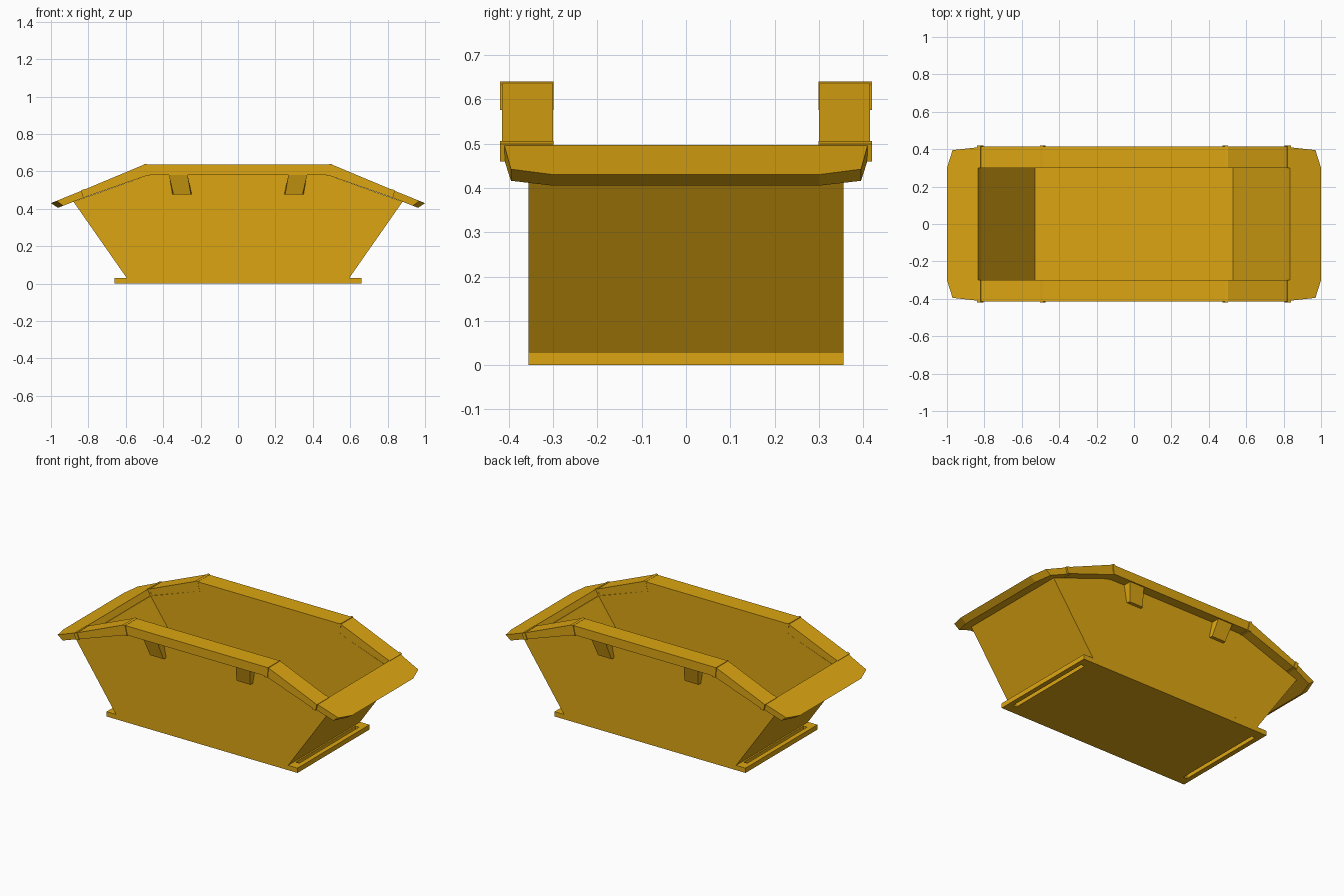
import bpy, bmesh

if "Cube" in bpy.data.objects:
    bpy.data.objects.remove(bpy.data.objects["Cube"])

paint = bpy.data.materials.new("yellow_paint")
paint.diffuse_color = (0.72, 0.38, 0.006, 1)
paint.use_nodes = True
paint.node_tree.nodes["Principled BSDF"].inputs["Base Color"].default_value = paint.diffuse_color


def loft(name, ring_a, ring_b):
    """Solid between two matching rings of points."""
    bm = bmesh.new()
    a = [bm.verts.new(p) for p in ring_a]
    b = [bm.verts.new(p) for p in ring_b]
    bm.faces.new(a)
    bm.faces.new(b)
    for i in range(len(a)):
        j = (i + 1) % len(a)
        bm.faces.new((a[i], a[j], b[j], b[i]))
    bmesh.ops.recalc_face_normals(bm, faces=bm.faces[:])
    mesh = bpy.data.meshes.new(name)
    bm.to_mesh(mesh)
    bm.free()
    mesh.materials.append(paint)
    ob = bpy.data.objects.new(name, mesh)
    bpy.context.collection.objects.link(ob)
    return ob


def prism(name, profile, y0, y1):
    """Extrude an x-z profile along y."""
    return loft(name, [(x, y0, z) for x, z in profile], [(x, y1, z) for x, z in profile])


def mirrored(half):
    """Complete a right-hand profile with its left-hand mirror image."""
    return half + [(-x, z) for x, z in reversed(half)]


def cut(ob, cutter):
    cutter.hide_render = True
    cutter.hide_viewport = True
    mod = ob.modifiers.new("cut", 'BOOLEAN')
    mod.operation = 'DIFFERENCE'
    mod.solver = 'EXACT'
    mod.object = cutter


# Hollow body with sloping ends
body = prism("body", mirrored([(0.595, 0.03), (0.88, 0.438), (0.48, 0.58)]), -0.355, 0.355)
cut(body, prism("body_cutter", mirrored([(0.53, 0.06), (0.983, 0.70)]), -0.30, 0.30))

# Base plate with a long slot at each end
base = prism("base_plate", mirrored([(0.66, 0.0), (0.66, 0.03)]), -0.355, 0.355)
for s, side in ((-1, "left"), (1, "right")):
    slot = [(s * x, z) for x, z in ((0.605, -0.05), (0.63, -0.05), (0.63, 0.028), (0.63, 0.1), (0.605, 0.1))]
    cut(base, prism(f"slot_cutter_{side}", slot, -0.295, 0.295))

# Side rails along the rim
rail = [(0.835, 0.497), (0.50, 0.637), (-0.50, 0.637), (-0.835, 0.497),
        (-0.815, 0.463), (-0.48, 0.58), (0.48, 0.58), (0.815, 0.463)]
for t, face in ((-1, "front"), (1, "back")):
    prism(f"{face}_rail", rail, t * 0.30, t * 0.415)

# Drooping end flaps with clipped corners: (x, z) of top, (x, z) of underside, half width
flap = [((0.835, 0.497), (0.815, 0.463), 0.41),
        ((0.97, 0.4422), (0.935, 0.416), 0.395),
        ((1.0, 0.43), (0.963, 0.405), 0.30)]
for s, side in ((-1, "left"), (1, "right")):
    top = [(s * a[0], -y, a[1]) for a, b, y in flap] + [(s * a[0], y, a[1]) for a, b, y in reversed(flap)]
    under = [(s * b[0], -y, b[1]) for a, b, y in flap] + [(s * b[0], y, b[1]) for a, b, y in reversed(flap)]
    loft(f"{side}_end_flap", top, under)

# Weld beads over the rim joints, and lifting lugs under the rails
beads = {"upper": [(0.487, 0.638), (0.502, 0.64), (0.497, 0.576), (0.473, 0.576)],
         "lower": [(0.820, 0.5055), (0.839, 0.4985), (0.828, 0.459), (0.805, 0.464)]}
lug_top = [(0.27, 0.35), (0.37, 0.35), (0.37, 0.408), (0.27, 0.408)]
lug_low = [(0.247, 0.35), (0.352, 0.35), (0.345, 0.375), (0.252, 0.375)]
for t, face in ((-1, "front"), (1, "back")):
    for s, side in ((-1, "left"), (1, "right")):
        for level, shape in beads.items():
            prism(f"{face}_{side}_{level}_weld", [(s * x, z) for x, z in shape], t * 0.299, t * 0.42)
        loft(f"{face}_{side}_lug",
             [(s * x, t * y, 0.582) for x, y in lug_top],
             [(s * x, t * y, 0.475) for x, y in lug_low])
